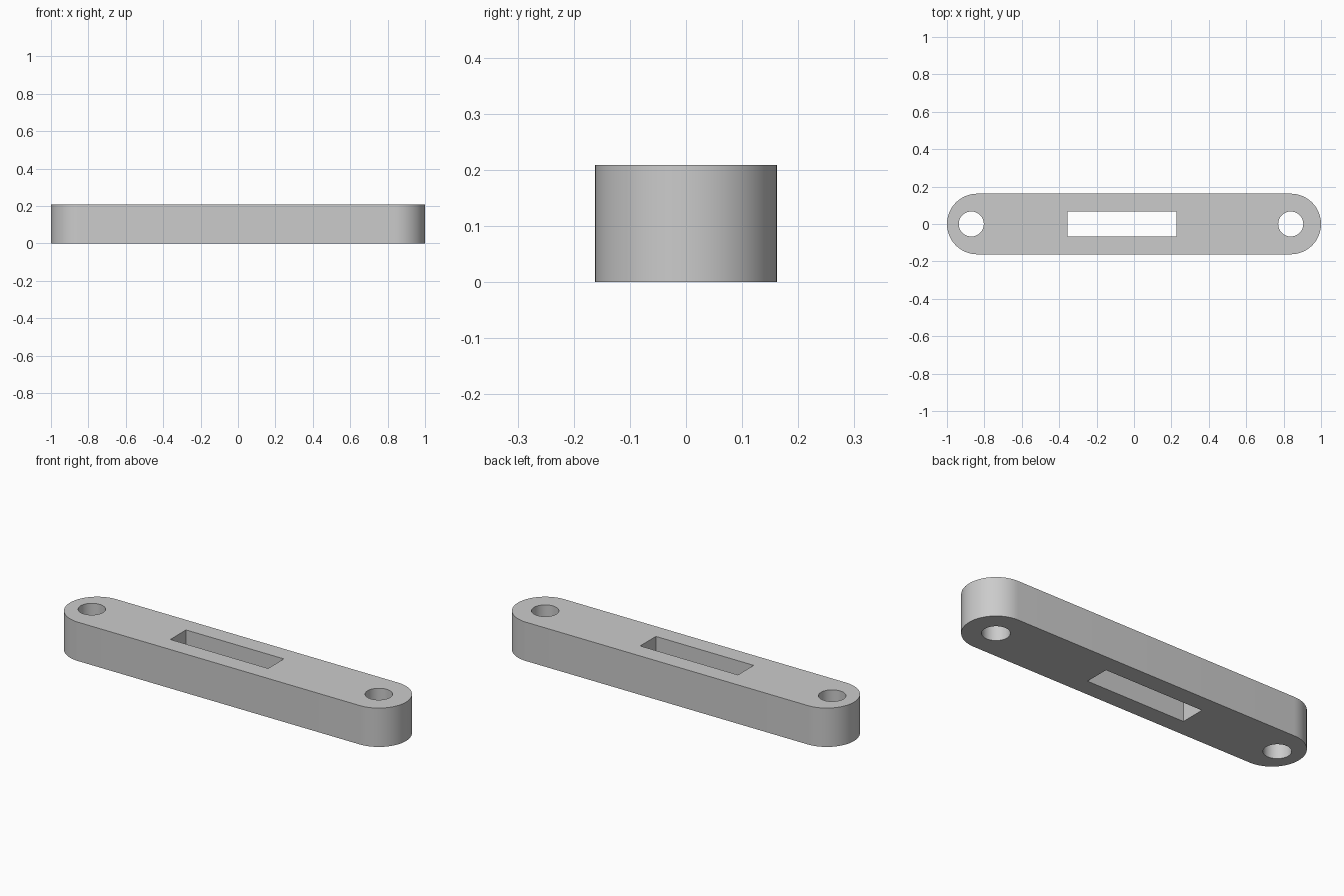
import bpy
import bmesh
from math import cos, sin, pi, radians

cube = bpy.data.objects.get("Cube")
if cube:
    bpy.data.objects.remove(cube, do_unlink=True)

HEIGHT = 0.209
END_RADIUS = 0.162
END_X = 1 - END_RADIUS
HOLE_RADIUS = 0.067
SLOT_LEFT, SLOT_RIGHT, SLOT_HALF = -0.356, 0.226, 0.067


def arc(cx, radius, start, sweep, steps):
    """Points along an arc centred on the bar's long axis."""
    angles = [start + sweep * i / steps for i in range(steps + 1)]
    return [(cx + radius * cos(a), radius * sin(a)) for a in angles]


def add_loop(bm, points):
    verts = [bm.verts.new((x, y, 0)) for x, y in points]
    return [bm.edges.new((v, verts[i - 1])) for i, v in enumerate(verts)]


# Single grey finish
grey = bpy.data.materials.new("light_grey")
grey.use_nodes = True
colour = (0.6, 0.6, 0.6, 1)
grey.diffuse_color = colour
grey.node_tree.nodes["Principled BSDF"].inputs["Base Color"].default_value = colour

# Profile: rounded bar outline, two screw holes and an off-centre slot
outline = (arc(END_X, END_RADIUS, -pi / 2, pi, 32)
           + arc(-END_X, END_RADIUS, pi / 2, pi, 32))
holes = [arc(x, HOLE_RADIUS, 0, 2 * pi, 48)[:-1] for x in (-0.87, END_X)]
slot = [(SLOT_LEFT, -SLOT_HALF), (SLOT_RIGHT, -SLOT_HALF),
        (SLOT_RIGHT, SLOT_HALF), (SLOT_LEFT, SLOT_HALF)]

bm = bmesh.new()
edges = []
for loop in [outline, *holes, slot]:
    edges += add_loop(bm, loop)
bmesh.ops.triangle_fill(bm, edges=edges, use_beauty=True, normal=(0, 0, 1))

# Raise the profile into a solid bar, keeping the bottom face
raised = bmesh.ops.extrude_face_region(bm, geom=bm.faces[:], use_keep_orig=True)
top = [g for g in raised["geom"] if isinstance(g, bmesh.types.BMVert)]
bmesh.ops.translate(bm, verts=top, vec=(0, 0, HEIGHT))
bmesh.ops.recalc_face_normals(bm, faces=bm.faces[:])

mesh = bpy.data.meshes.new("slotted_bar")
bm.to_mesh(mesh)
bm.free()
mesh.materials.append(grey)
bar = bpy.data.objects.new("slotted_bar", mesh)
bpy.context.collection.objects.link(bar)

# Smooth the rounded walls, keep the rims crisp
bpy.ops.object.select_all(action="DESELECT")
bar.select_set(True)
bpy.context.view_layer.objects.active = bar
bpy.ops.object.shade_smooth_by_angle(angle=radians(30))
